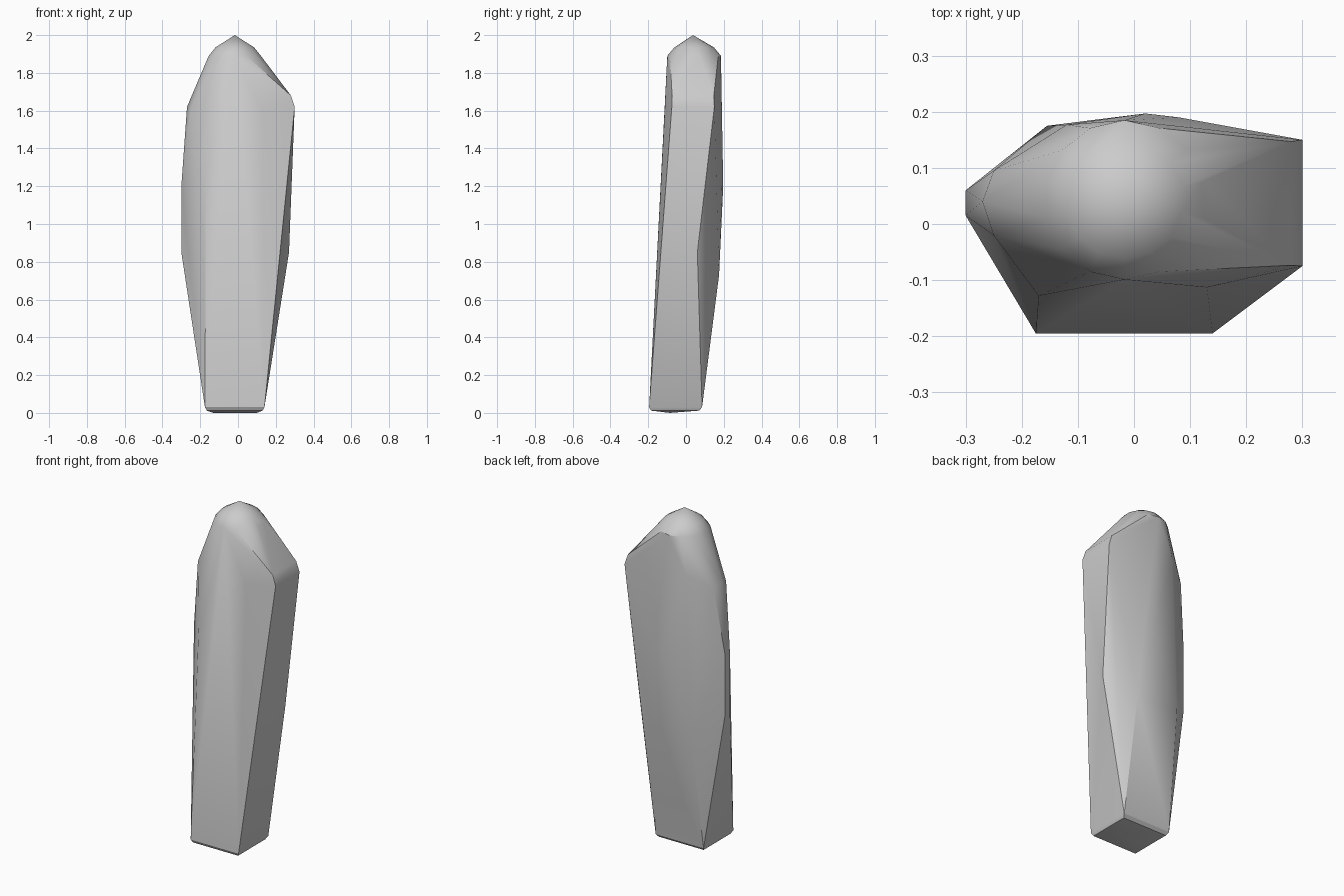
import bpy, bmesh, math

if "Cube" in bpy.data.objects:
    bpy.data.objects.remove(bpy.data.objects["Cube"])

# Standing stone: a tapered, faceted hull through a few key corners
points = []
# underside ridge and bottom rim
points += [(x, -0.085, 0.0) for x in (-0.13, 0.10)]
for x0, x1 in ((-0.165, -0.175), (0.13, 0.14)):
    points += [(x0, -0.185, 0.012), (x1, -0.195, 0.03), (x0, 0.07, 0.012), (x1, 0.085, 0.03)]
# front face upper corners
points += [(-0.17, -0.128, 1.25), (0.13, -0.113, 1.6)]
# right side: shoulder edge and side bulge
for y in (-0.075, 0.15):
    points += [(0.30, y, 1.62), (0.28, y * 0.98, 1.68)]
points += [(0.27, 0.06, 0.85)]
# left side bulge
points += [(-0.30, 0.015, 1.2), (-0.30, 0.06, 1.2), (-0.30, 0.015, 0.85), (-0.30, 0.06, 0.85)]
points += [(-0.27, 0.04, 1.62), (-0.25, -0.02, 1.6), (-0.25, 0.095, 1.6)]
# back face
points += [(-0.155, 0.175, 0.73), (0.12, 0.175, 0.73), (0.02, 0.197, 1.2),
           (0.08, 0.19, 1.2), (-0.12, 0.177, 1.68)]
# pointed cap: two rings and a tip
for r, z in ((0.142, 1.89), (0.105, 1.935)):
    for i in range(14):
        a = math.tau * i / 14 + math.pi / 2
        points.append((-0.017 + r * math.cos(a), 0.043 + r * math.sin(a), z))
points.append((-0.017, 0.037, 2.0))

bm = bmesh.new()
for p in points:
    bm.verts.new(p)
hull = bmesh.ops.convex_hull(bm, input=bm.verts[:])
loose = [v for v in bm.verts if not v.link_faces]
bmesh.ops.delete(bm, geom=loose, context='VERTS')
bmesh.ops.recalc_face_normals(bm, faces=bm.faces[:])

mesh = bpy.data.meshes.new("standing_stone")
bm.to_mesh(mesh)
bm.free()
stone = bpy.data.objects.new("standing_stone", mesh)
bpy.context.collection.objects.link(stone)

# plain grey stone
grey = bpy.data.materials.new("stone grey")
grey.diffuse_color = (0.6, 0.6, 0.6, 1)
grey.use_nodes = True
grey.node_tree.nodes["Principled BSDF"].inputs["Base Color"].default_value = grey.diffuse_color
mesh.materials.append(grey)

bpy.context.view_layer.objects.active = stone
stone.select_set(True)
bpy.ops.object.shade_smooth_by_angle(angle=math.radians(30))
